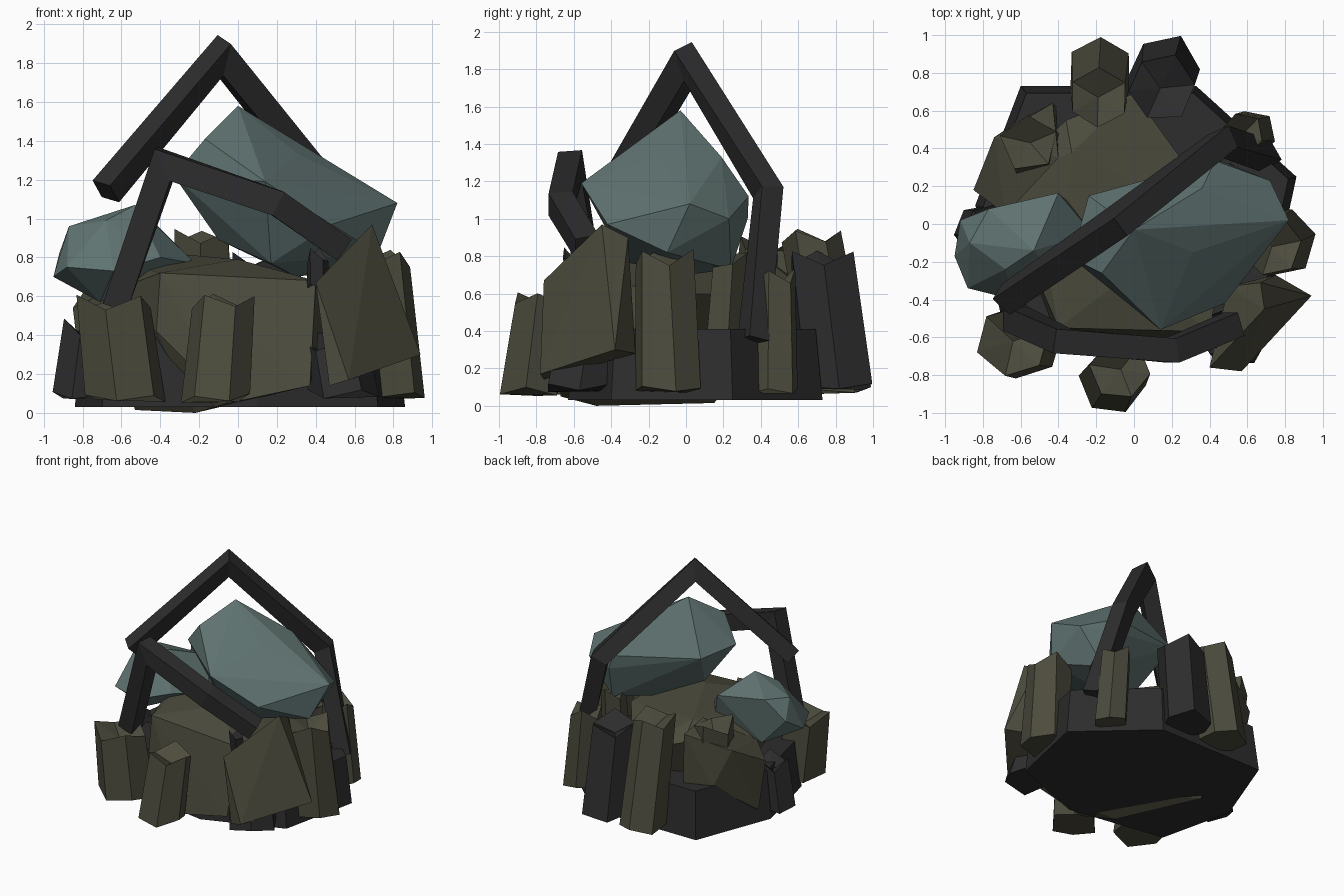
import bpy, bmesh, math, random
from mathutils import Vector

random.seed(4)
cube = bpy.data.objects.get("Cube")
if cube:
    bpy.data.objects.remove(cube)


def material(name, rgb):
    m = bpy.data.materials.new(name)
    m.use_nodes = True
    m.diffuse_color = (*rgb, 1)
    bsdf = m.node_tree.nodes["Principled BSDF"]
    bsdf.inputs["Base Color"].default_value = (*rgb, 1)
    bsdf.inputs["Roughness"].default_value = 0.9
    return m


OLIVE = material("olive stone", (0.073, 0.071, 0.047))
TEAL = material("teal stone", (0.115, 0.172, 0.165))
DARK = material("charcoal", (0.026, 0.026, 0.027))


def finish(name, bm, mat):
    bmesh.ops.recalc_face_normals(bm, faces=bm.faces)
    me = bpy.data.meshes.new(name)
    bm.to_mesh(me)
    bm.free()
    me.materials.append(mat)
    ob = bpy.data.objects.new(name, me)
    bpy.context.collection.objects.link(ob)
    return ob


def boulder(name, mat, points):
    """Faceted rock: the hull of a few corner points."""
    bm = bmesh.new()
    for p in points:
        bm.verts.new(p)
    bmesh.ops.convex_hull(bm, input=bm.verts)
    loose = [v for v in bm.verts if not v.link_faces]
    bmesh.ops.delete(bm, geom=loose, context='VERTS')
    return finish(name, bm, mat)


def column(name, mat, base, top, radius, sides=6, turn=0.0, notch=0.06):
    """Leaning prism with an uneven rim and a sunken middle."""
    bm = bmesh.new()
    base, top = Vector(base), Vector(top)
    rings = []
    for c, r, rough in ((base, radius, 0.02), (top, radius * 0.9, 0.05)):
        ring = []
        for i in range(sides):
            a = turn + math.tau * i / sides
            dz = rough * (1 if i % 2 else -0.4) + random.uniform(-0.01, 0.01)
            k = r * random.uniform(0.94, 1.08)
            ring.append(bm.verts.new(c + Vector((k * math.cos(a), k * math.sin(a), dz))))
        rings.append(ring)
    lo, hi = rings
    mid = bm.verts.new(top - Vector((0, 0, notch)))
    bm.faces.new(lo[::-1])
    for i in range(sides):
        j = (i + 1) % sides
        bm.faces.new((lo[i], lo[j], hi[j], hi[i]))
        bm.faces.new((hi[i], hi[j], mid))
    return finish(name, bm, mat)


def beam(name, path, side, width):
    """Square bar with mitred bends."""
    bm = bmesh.new()
    pts = [Vector(p) for p in path]
    dirs = [(b - a).normalized() for a, b in zip(pts, pts[1:])]
    rings = []
    for i, p in enumerate(pts):
        d0, d1 = dirs[max(i - 1, 0)], dirs[min(i, len(dirs) - 1)]
        t = (d0 + d1).normalized()
        s = Vector(side)
        s = (s - t * s.dot(t)).normalized()
        n = t.cross(s) / max(t.dot(d0), 0.5)
        rings.append([bm.verts.new(p + (s * u + n * v) * width / 2)
                      for u, v in ((1, 1), (1, -1), (-1, -1), (-1, 1))])
    bm.faces.new(rings[0])
    bm.faces.new(rings[-1][::-1])
    for a, b in zip(rings, rings[1:]):
        for i in range(4):
            j = (i + 1) % 4
            bm.faces.new((a[i], a[j], b[j], b[i]))
    return finish(name, bm, DARK)


# Dark footing slab, narrowing upward
outline = [(-0.84, 0.1), (-0.6, 0.73), (0.33, 0.73), (0.86, 0.25),
           (0.72, -0.4), (0.1, -0.63), (-0.7, -0.5)]
boulder("footing", DARK,
        [(x, y, 0.03) for x, y in outline] +
        [(x * 0.95, y * 0.95, 0.41) for x, y in outline])

# Large stones of the pile
boulder("central_mound", OLIVE, [
    (-0.4, -0.55, 0.72), (0, -0.25, 0.79), (0.4, -0.57, 0.68), (0.37, -0.67, 0.14),
    (-0.05, -0.67, 0.05), (-0.42, -0.56, 0.42), (-0.22, -0.48, 0), (-0.53, 0.15, 0.015),
    (-0.48, -0.1, 0.74), (-0.72, 0.2, 0.6), (-0.33, 0.38, 0.82), (-0.36, 0.55, 0.7),
    (0, 0.69, 0.58), (0.12, 0.3, 0.66), (0.5, 0, 0.6)])
boulder("front_side_block", OLIVE, [
    (0.69, -0.45, 0.97), (0.94, -0.38, 0.3), (0.75, -0.27, 0.28), (0.47, -0.76, 0.14),
    (0.57, -0.78, 0.17), (0.4, -0.76, 0.67), (0.67, -0.31, 0.9), (0.5, -0.33, 0.72),
    (0.48, -0.4, 0.25)])
boulder("rear_side_block", OLIVE, [
    (-0.8, 0.2, 0.13), (-0.85, 0.18, 0.54), (-0.74, 0.46, 0.7), (-0.43, 0.64, 0.82),
    (-0.4, 0.35, 0.84), (-0.68, 0.05, 0.62), (-0.62, 0.54, 0.4), (-0.41, 0.62, 0.4)])
column("rear_side_shard", OLIVE, (-0.52, 0.4, 0.5), (-0.55, 0.43, 0.85), 0.17, 5, 0.4)

# Columns standing around the pile
column("front_left_column", OLIVE, (-0.58, -0.62, 0.07), (-0.64, -0.62, 0.55), 0.21, 6, 0.3)
column("front_column", OLIVE, (-0.11, -0.83, 0.07), (-0.07, -0.77, 0.56), 0.18, 6, 0.9)
column("side_column", OLIVE, (0.78, -0.09, 0.08), (0.73, -0.12, 0.78), 0.18, 6, 0.2)
column("inner_side_column", OLIVE, (0.5, 0.2, 0.35), (0.5, 0.23, 0.77), 0.11, 5, 0.2)
column("rear_side_column", OLIVE, (0.62, 0.47, 0.08), (0.57, 0.47, 0.68), 0.13, 6, 0.8)
column("rear_column", OLIVE, (-0.18, 0.82, 0.07), (-0.19, 0.67, 0.89), 0.17, 6, 0.5)
column("rear_dark_column", DARK, (0.16, 0.8, 0.09), (0.14, 0.72, 0.77), 0.2, 6, 0.1)
column("side_dark_column", DARK, (-0.81, -0.03, 0.08), (-0.77, -0.02, 0.43), 0.14, 6, 0.2)
column("front_dark_column", DARK, (0.54, -0.57, 0.09), (0.49, -0.53, 0.34), 0.19, 6, 0.0)
column("small_dark_shard", DARK, (0.41, -0.58, 0.64), (0.41, -0.61, 0.8), 0.06, 5, 0.2)

# Teal boulders resting on the pile
boulder("large_boulder", TEAL, [
    (0, -0.03, 1.58), (0.36, 0.19, 1.33), (0.72, 0.23, 1.0), (0.82, 0.02, 1.08),
    (0.14, -0.56, 1.19), (-0.33, -0.18, 1.22), (-0.17, -0.26, 1.41), (-0.24, 0.15, 1.2),
    (0.43, 0.335, 1.12), (0.47, 0.33, 1.0), (0.31, -0.15, 1.33), (-0.1, -0.1, 0.89),
    (0.17, -0.33, 0.77), (0.72, -0.1, 0.82), (0.5, 0.24, 0.73), (0.3, 0, 0.7),
    (0.48, -0.42, 0.97)])
boulder("small_boulder", TEAL, [
    (-0.95, -0.17, 0.7), (-0.92, 0.02, 0.82), (-0.87, -0.1, 0.96), (-0.77, 0.08, 0.98),
    (-0.53, -0.14, 1.07), (-0.4, 0.165, 0.95), (-0.33, 0.1, 0.72), (-0.22, -0.05, 0.77),
    (-0.4, -0.3, 0.8), (-0.64, -0.4, 0.73), (-0.88, -0.34, 0.75), (-0.71, -0.18, 0.57),
    (-0.72, 0.04, 0.6), (-0.68, -0.24, 0.99)])

# Broken frame bars
beam("tall_bar", [(-0.68, -0.4, 1.14), (-0.09, 0.01, 1.84), (0.47, 0.44, 1.14),
                  (0.7, 0.36, 0.35)], (0.6, -0.8, -0.4), 0.125)
beam("low_bar", [(-0.63, -0.5, 0.55), (-0.38, -0.62, 1.28), (0.2, -0.67, 1.08),
                 (0.53, -0.53, 0.85)], (0, -1, 0), 0.13)
